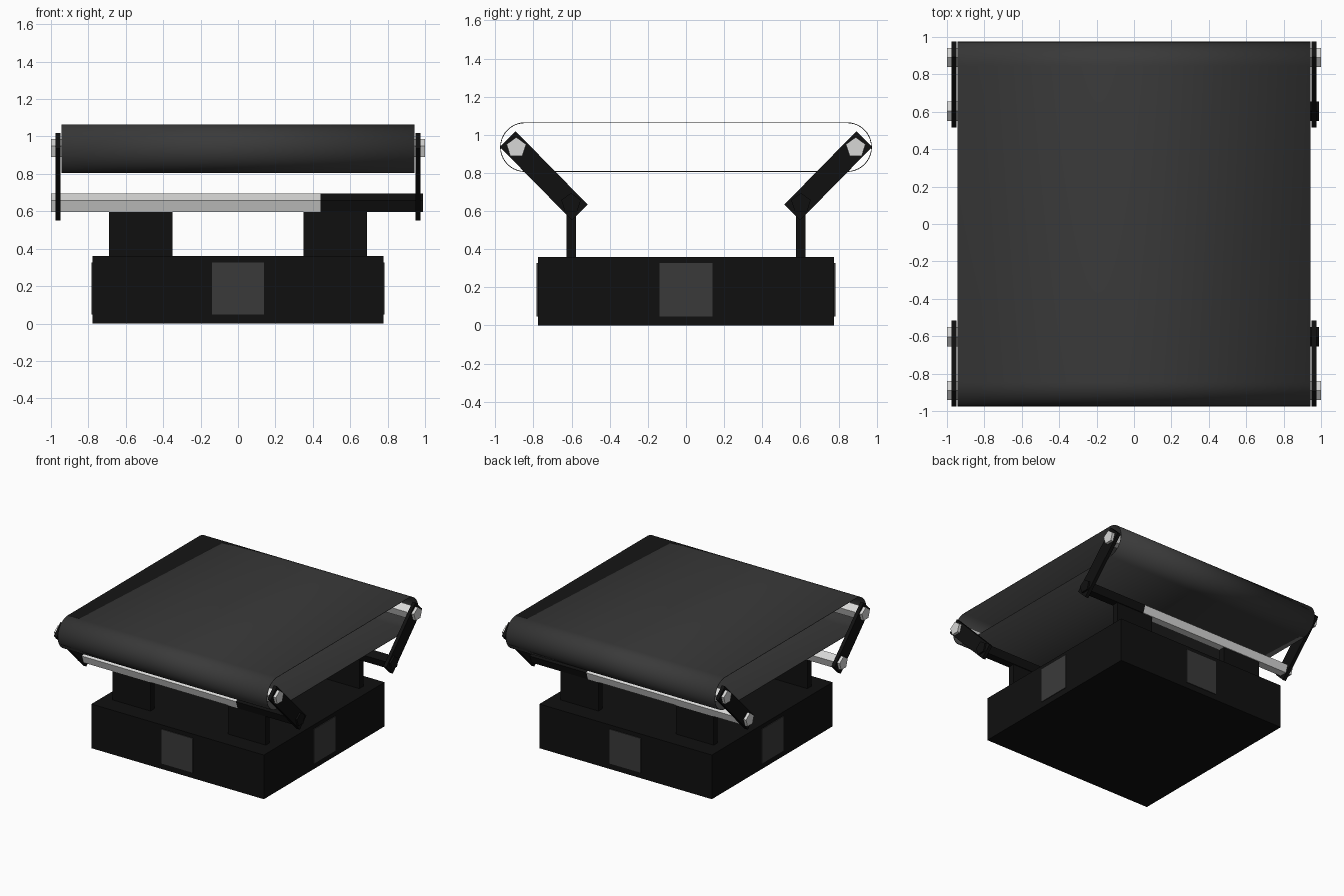
import bpy, bmesh, math
from mathutils import Matrix

if "Cube" in bpy.data.objects:
    bpy.data.objects.remove(bpy.data.objects["Cube"])


def material(name, r, g, b):
    m = bpy.data.materials.new(name)
    m.diffuse_color = (r, g, b, 1)
    m.use_nodes = True
    m.node_tree.nodes["Principled BSDF"].inputs["Base Color"].default_value = m.diffuse_color
    return m


BLACK = material("black", 0.005, 0.005, 0.005)
GREY = material("dark grey", 0.042, 0.042, 0.042)
STEEL = material("light steel", 0.68, 0.68, 0.67)


def finish(bm, name, mat):
    me = bpy.data.meshes.new(name)
    bm.to_mesh(me)
    bm.free()
    me.materials.append(mat)
    ob = bpy.data.objects.new(name, me)
    bpy.context.collection.objects.link(ob)
    return ob


def box(name, mat, center, size, tilt=0):
    bm = bmesh.new()
    bmesh.ops.create_cube(bm, size=1)
    bm.transform(Matrix.Translation(center) @ Matrix.Rotation(tilt, 4, 'X')
                 @ Matrix.Diagonal((*size, 1)))
    return finish(bm, name, mat)


def rod(name, mat, x0, x1, y, z, r=0.054):
    # five-sided bar along x with one corner pointing up
    bm = bmesh.new()
    vs = [bm.verts.new((x0, y + r * math.sin(a), z + r * math.cos(a)))
          for a in (2 * math.pi * i / 5 for i in range(5))]
    f = bm.faces.new(vs)
    ext = bmesh.ops.extrude_face_region(bm, geom=[f], use_keep_orig=True)
    moved = [e for e in ext['geom'] if isinstance(e, bmesh.types.BMVert)]
    bmesh.ops.translate(bm, verts=moved, vec=(x1 - x0, 0, 0))
    bmesh.ops.recalc_face_normals(bm, faces=bm.faces)
    return finish(bm, name, mat)


# base block
box("base", BLACK, (0, 0, 0.18), (1.555, 1.555, 0.36))

# square panels on the four sides of the base
for s in (-1, 1):
    box("base_panel_y", GREY, (0, s * 0.779, 0.187), (0.28, 0.008, 0.28))
    box("base_panel_x", GREY, (s * 0.779, 0, 0.187), (0.008, 0.28, 0.28))

for sy in (-1, 1):
    # upright plates carrying the pivot bars
    for sx in (-1, 1):
        box("upright_plate", BLACK, (sx * 0.52, sy * 0.603, 0.49), (0.34, 0.05, 0.27))
    # lower pivot bar: steel with a black sleeve on the right part
    rod("pivot_bar", STEEL, -1.0, 0.44, sy * 0.603, 0.641)
    rod("pivot_sleeve", BLACK, 0.44, 0.99, sy * 0.603, 0.641)
    # upper roller bar
    rod("roller_bar", STEEL, -1.0, 1.0, sy * 0.89, 0.933)
    # tilted arms joining the bars
    for sx in (-1, 1):
        box("arm", BLACK, (sx * 0.963, sy * 0.746, 0.785), (0.028, 0.54, 0.117),
            sy * math.radians(45.5))

# belt: thin open loop with rounded ends
R, CY, CZ, W, N = 0.13, 0.845, 0.935, 0.943, 20
path = []
for s in (1, -1):
    for i in range(N + 1):
        a = math.pi * i / N
        path.append((s * (CY + R * math.sin(a)), CZ + s * R * math.cos(a)))
bm = bmesh.new()
left = [bm.verts.new((-W, y, z)) for y, z in path]
right = [bm.verts.new((W, y, z)) for y, z in path]
for i in range(len(path)):
    j = (i + 1) % len(path)
    bm.faces.new((left[i], right[i], right[j], left[j])).smooth = True
bmesh.ops.recalc_face_normals(bm, faces=bm.faces)
# make sure the normals point out of the loop
bm.normal_update()
if max(bm.faces, key=lambda f: f.calc_center_median().z).normal.z < 0:
    bmesh.ops.reverse_faces(bm, faces=bm.faces)
belt = finish(bm, "belt", GREY)
thick = belt.modifiers.new("thickness", 'SOLIDIFY')
thick.thickness = 0.004
thick.offset = -1
bpy.context.view_layer.objects.active = belt
belt.select_set(True)
bpy.ops.object.shade_smooth_by_angle(angle=math.radians(35))
